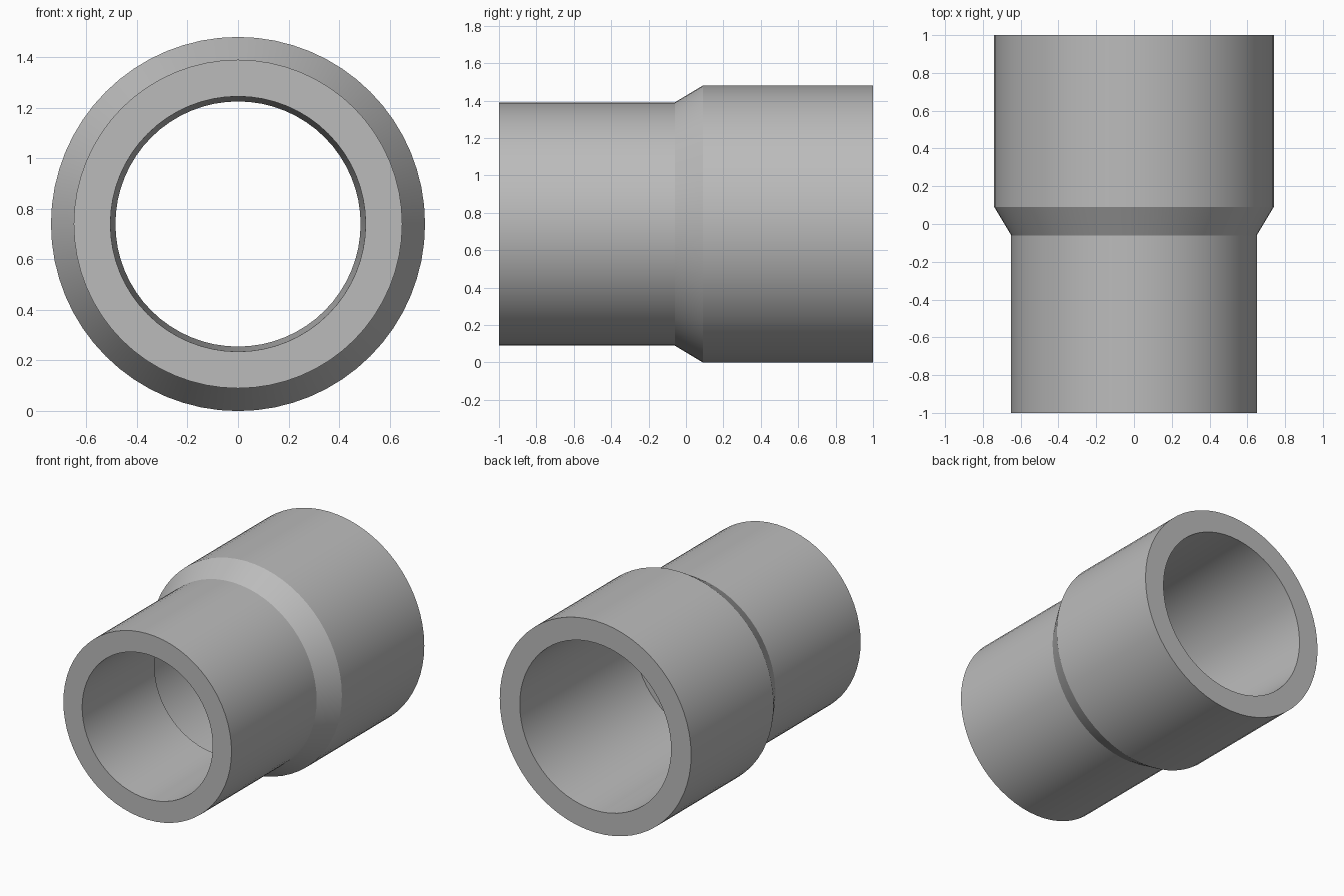
import bpy, bmesh, math
from mathutils import Vector

cube = bpy.data.objects.get("Cube")
if cube:
    bpy.data.objects.remove(cube, do_unlink=True)

# Plain grey plastic
grey = bpy.data.materials.new("plain_grey")
grey.use_nodes = True
colour = (0.5, 0.5, 0.5, 1)
grey.diffuse_color = colour
grey.node_tree.nodes["Principled BSDF"].inputs["Base Color"].default_value = colour

AXIS_HEIGHT = 0.74
SIDES = 64

# Closed wall section as (radius, y): outside front to back, then the bore
SECTION = [
    (0.65, -1.0), (0.65, -0.06), (0.74, 0.09), (0.74, 1.0),
    (0.585, 1.0), (0.56, -0.23), (0.485, -0.23), (0.505, -1.0),
]


def lathe(name, section, material):
    """Turn a closed section about the y axis."""
    bm = bmesh.new()
    verts = [bm.verts.new((0, y, AXIS_HEIGHT + r)) for r, y in section]
    edges = [bm.edges.new((a, b)) for a, b in zip(verts, verts[1:] + verts[:1])]
    bmesh.ops.spin(bm, geom=verts + edges, cent=Vector((0, 0, AXIS_HEIGHT)),
                   axis=Vector((0, 1, 0)), angle=math.tau, steps=SIDES)
    bmesh.ops.remove_doubles(bm, verts=bm.verts, dist=0.0005)
    bmesh.ops.recalc_face_normals(bm, faces=bm.faces)
    mesh = bpy.data.meshes.new(name)
    bm.to_mesh(mesh)
    bm.free()
    mesh.materials.append(material)
    obj = bpy.data.objects.new(name, mesh)
    bpy.context.collection.objects.link(obj)
    return obj


# Stepped pipe coupling with an inner shoulder
coupling = lathe("pipe_reducer", SECTION, grey)
bpy.ops.object.select_all(action='DESELECT')
coupling.select_set(True)
bpy.context.view_layer.objects.active = coupling
bpy.ops.object.shade_smooth_by_angle(angle=math.radians(30))
